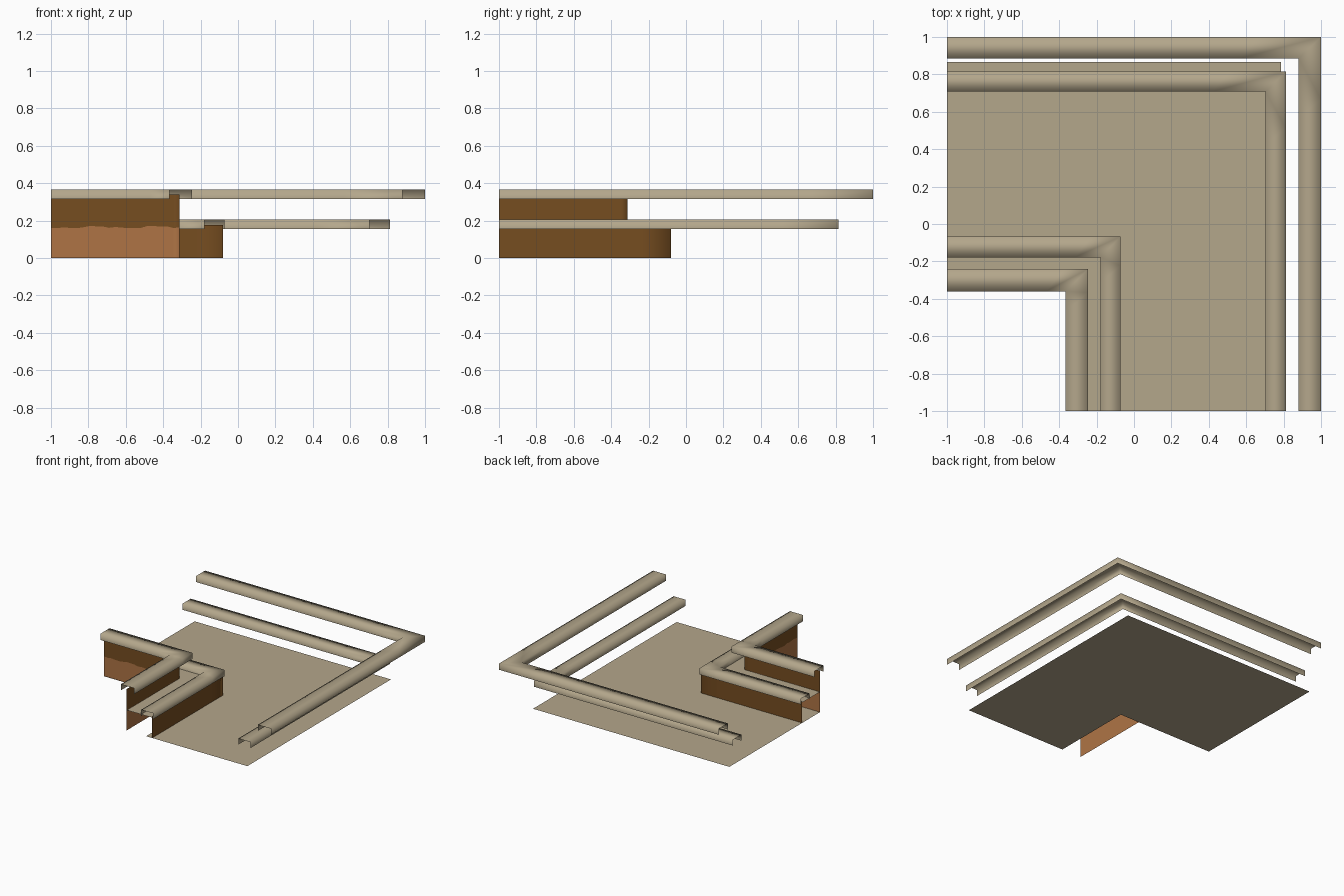
import bpy, random

if "Cube" in bpy.data.objects:
    bpy.data.objects.remove(bpy.data.objects["Cube"])
random.seed(4)


def material(name, rgb):
    m = bpy.data.materials.new(name)
    m.diffuse_color = (*rgb, 1)
    m.use_nodes = True
    m.node_tree.nodes["Principled BSDF"].inputs["Base Color"].default_value = m.diffuse_color
    return m


STONE = material("tan stone", (0.455, 0.385, 0.26))
SOIL = material("brown earth", (0.18, 0.074, 0.0145))
CLAY = material("orange clay", (0.43, 0.175, 0.06))


def l_strip(name, rows, mats, segments=6, wavy_row=None, smooth=True):
    """Sheet following an L path; each row is (corner x, corner y, z)."""
    verts, faces = [], []
    for r, (cx, cy, z) in enumerate(rows):
        for i in range(2 * segments + 1):
            if i <= segments:
                x, y = -1 + (cx + 1) * i / segments, cy
            else:
                x, y = cx, cy - (cy + 1) * (i - segments) / segments
            dz = random.uniform(-0.007, 0.007) if r == wavy_row else 0
            verts.append((x, y, z + dz))
    n = 2 * segments + 1
    for r in range(len(rows) - 1):
        for i in range(n - 1):
            a = r * n + i
            faces.append((a, a + 1, a + n + 1, a + n))
    me = bpy.data.meshes.new(name)
    me.from_pydata(verts, [], faces)
    for m in mats:
        me.materials.append(m)
    for p in me.polygons:
        p.use_smooth = smooth
        # each band of a multi-coloured sheet takes the next material
        p.material_index = min(p.index // (n - 1), len(mats) - 1)
    ob = bpy.data.objects.new(name, me)
    bpy.context.collection.objects.link(ob)
    return ob


def rail(name, x0, x1, y0, y1, z0, z1):
    """Hollow coping: an upside-down U swept round the corner."""
    l_strip(name, [(x0, y0, z0), (x0, y0, z1), (x1, y1, z1), (x1, y1, z0)], [STONE])


# Floor and the raised step ledge
l_strip("floor", [(-0.135, -0.315, 0), (0.785, 0.865, 0)], [STONE], smooth=False)
l_strip("ledge", [(-0.31, -0.31, 0.167), (-0.08, -0.08, 0.167)], [STONE], smooth=False)

# Inner walls: tall one is earth over clay with a ragged boundary
l_strip("tall_wall", [(-0.312, -0.312, 0.34), (-0.312, -0.312, 0.165), (-0.312, -0.312, 0)],
        [SOIL, CLAY], segments=20, wavy_row=1)
l_strip("low_wall", [(-0.08, -0.08, 0.175), (-0.08, -0.08, 0)], [SOIL])

# Coping rails on the inner and outer corners
rail("inner_upper_rail", -0.365, -0.245, -0.36, -0.24, 0.315, 0.365)
rail("inner_lower_rail", -0.18, -0.073, -0.178, -0.068, 0.155, 0.205)
rail("outer_lower_rail", 0.703, 0.812, 0.708, 0.815, 0.155, 0.205)
rail("outer_upper_rail", 0.88, 1.0, 0.885, 1.0, 0.315, 0.365)
